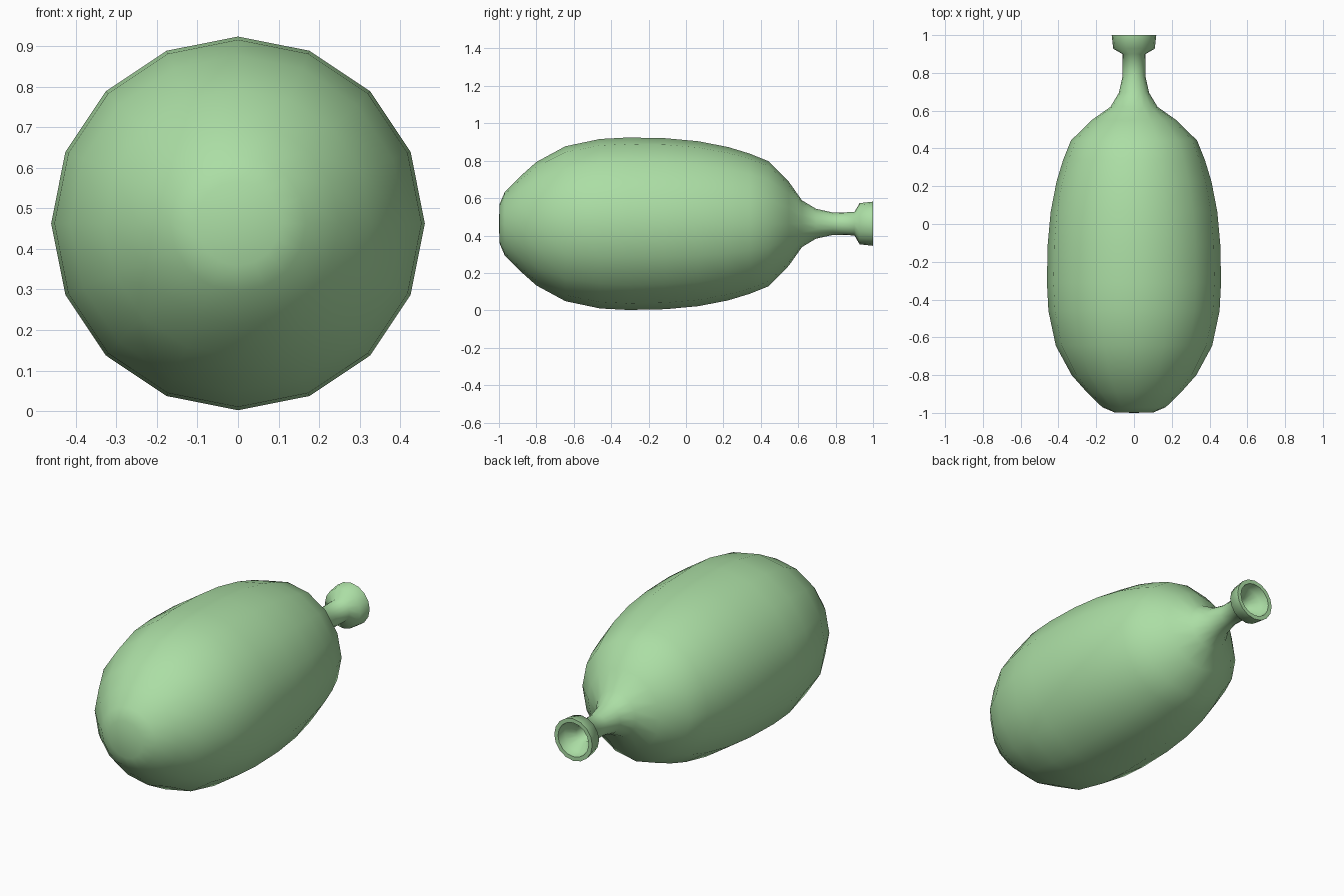
import bpy, bmesh, math

if "Cube" in bpy.data.objects:
    bpy.data.objects.remove(bpy.data.objects["Cube"])

SIDES = 16
AXIS_Z = 0.463

glass = bpy.data.materials.new("pale green glass")
glass.diffuse_color = (0.41, 0.73, 0.375, 1)
glass.use_nodes = True
glass.node_tree.nodes["Principled BSDF"].inputs["Base Color"].default_value = glass.diffuse_color

# (radius, y) from the rounded base, along the body and neck, over the lip
outer = [(0, -1.0), (0.104, -0.997), (0.168, -0.97), (0.25, -0.89),
         (0.33, -0.80), (0.414, -0.645), (0.453, -0.46), (0.461, -0.31),
         (0.457, -0.11), (0.441, 0.065), (0.41, 0.225), (0.375, 0.34),
         (0.334, 0.442), (0.224, 0.55), (0.125, 0.62), (0.08, 0.695),
         (0.06, 0.785), (0.062, 0.90), (0.110, 0.928), (0.118, 1.0)]
# Inside of the mouth and the neck bore
inner = [(0.095, 1.0), (0.088, 0.95), (0.045, 0.91), (0.042, 0.78), (0, 0.70)]


def lathe(name, profile, material):
    """Revolve a profile around the lengthwise axis."""
    bm = bmesh.new()
    rings = []
    for r, y in profile:
        if r == 0:
            rings.append([bm.verts.new((0, y, AXIS_Z))] * SIDES)
        else:
            rings.append([bm.verts.new((r * math.sin(a), y, AXIS_Z + r * math.cos(a)))
                          for a in (2 * math.pi * i / SIDES for i in range(SIDES))])
    for a, b in zip(rings, rings[1:]):
        for i in range(SIDES):
            j = (i + 1) % SIDES
            bm.faces.new(list(dict.fromkeys((a[i], a[j], b[j], b[i]))))
    bmesh.ops.recalc_face_normals(bm, faces=bm.faces)
    mesh = bpy.data.meshes.new(name)
    bm.to_mesh(mesh)
    bm.free()
    mesh.materials.append(material)
    obj = bpy.data.objects.new(name, mesh)
    bpy.context.collection.objects.link(obj)
    bpy.context.view_layer.objects.active = obj
    obj.select_set(True)
    bpy.ops.object.shade_smooth_by_angle(angle=math.radians(65))
    return obj


# Round-bodied bottle lying on its side
lathe("bottle", outer + inner, glass)
